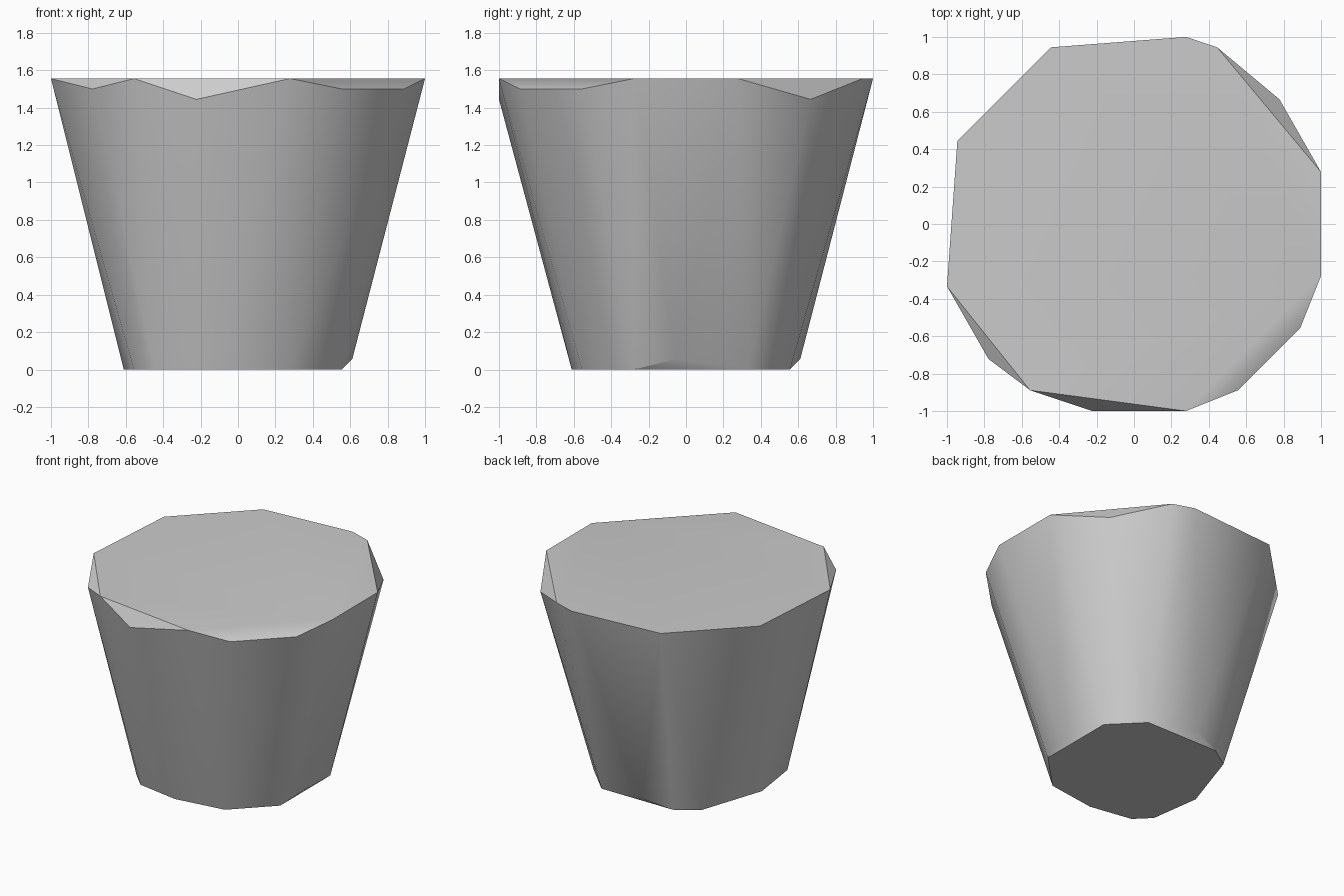
import bpy
import bmesh
import math

default_cube = bpy.data.objects.get("Cube")
if default_cube:
    bpy.data.objects.remove(default_cube, do_unlink=True)

UNIT = 1 / 18      # modelling grid step
TOP = 28           # rim height in grid steps


def make_material(name, colour):
    material = bpy.data.materials.new(name)
    material.use_nodes = True
    material.diffuse_color = colour
    material.node_tree.nodes["Principled BSDF"].inputs["Base Color"].default_value = colour
    return material


def ring(corners, height):
    """Lift flat corner points to a height given in grid steps."""
    return [(x, y, height) for x, y in corners]


def hull_object(name, points, material):
    """Wrap a faceted solid tightly around the given rings of points."""
    bm = bmesh.new()
    for point in points:
        bm.verts.new([c * UNIT for c in point])
    result = bmesh.ops.convex_hull(bm, input=bm.verts)
    loose = {v for v in result["geom_interior"] if isinstance(v, bmesh.types.BMVert)}
    bmesh.ops.delete(bm, geom=list(loose), context="VERTS")
    # Merge the flat cap triangles into single faces
    bmesh.ops.dissolve_limit(bm, angle_limit=math.radians(0.5),
                             verts=bm.verts, edges=bm.edges)
    bmesh.ops.recalc_face_normals(bm, faces=bm.faces)
    mesh = bpy.data.meshes.new(name)
    bm.to_mesh(mesh)
    bm.free()
    mesh.materials.append(material)
    obj = bpy.data.objects.new(name, mesh)
    bpy.context.collection.objects.link(obj)
    return obj


# Top cap corners
rim = [(5, 18), (8, 17), (18, 5), (18, -5), (5, -18),
       (-10, -16), (-18, -6), (-17, 8), (-8, 17)]
# Clipped corners just under the rim: shallow and deep
shallow_clips = [(16, -10), (10, -16), (-14, -13)]
deep_clips = [(14, 12), (-4, -18)]
# Base corners, and two corners raised slightly off the ground
base = [(5, -10), (10, -5), (10, 6), (6, 10), (-5, 10), (-8, 8),
        (-11, -1), (-10, -8), (-8, -10), (-2, -11)]
base_clips = [(11, -1), (-1, 11)]

points = (ring(rim, TOP) + ring(shallow_clips, TOP - 1) + ring(deep_clips, TOP - 2)
          + ring(base, 0) + ring(base_clips, 1))

grey = make_material("light grey", (0.6, 0.6, 0.6, 1))
body = hull_object("tapered_body", points, grey)

# Soft sides with crisp rim and base edges
bpy.ops.object.select_all(action="DESELECT")
body.select_set(True)
bpy.context.view_layer.objects.active = body
bpy.ops.object.shade_smooth_by_angle(angle=math.radians(30))
